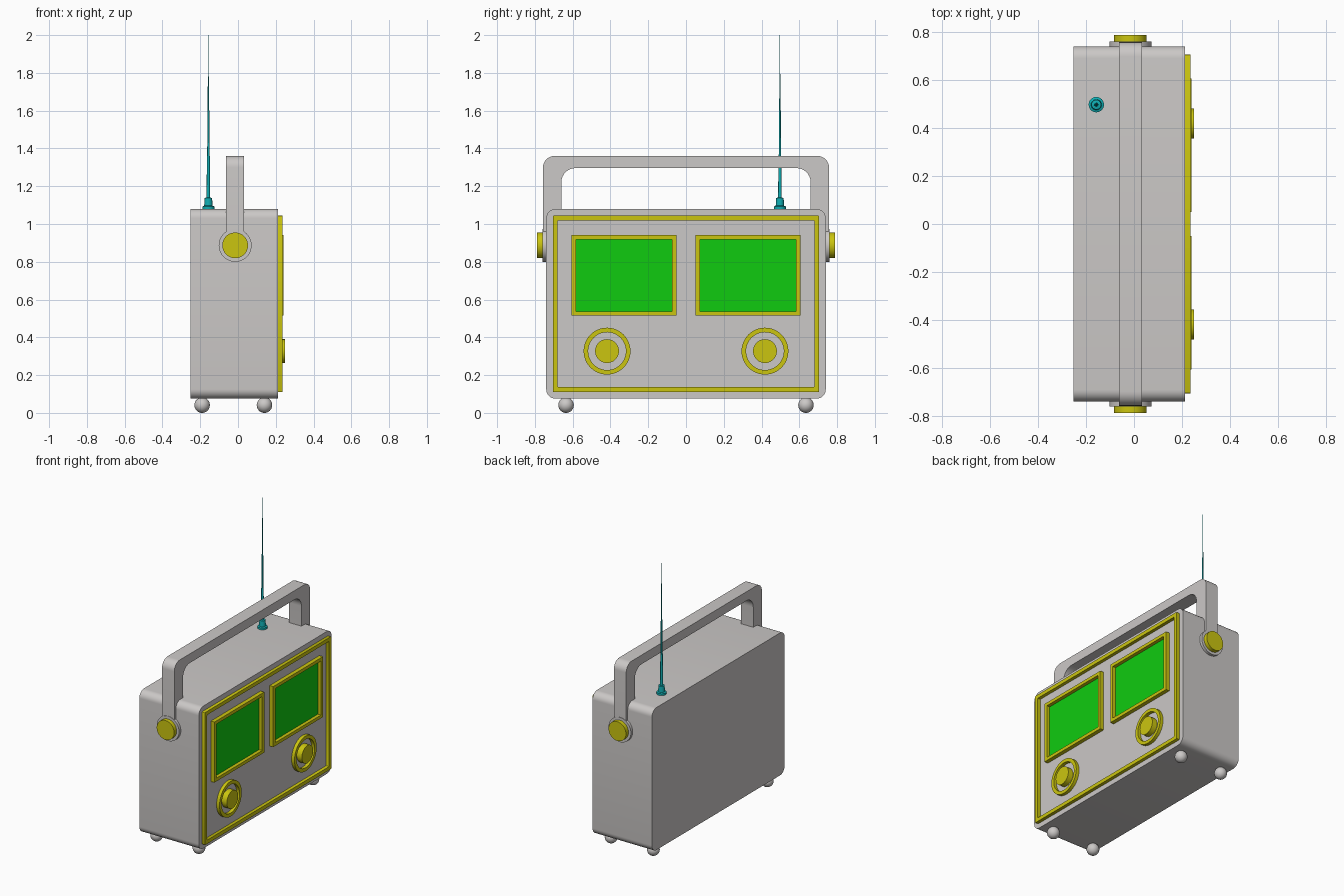
import bpy, bmesh, math
from mathutils import Matrix, Vector

cube = bpy.data.objects.get("Cube")
if cube:
    bpy.data.objects.remove(cube, do_unlink=True)


def material(name, rgb):
    m = bpy.data.materials.new(name)
    m.use_nodes = True
    m.diffuse_color = (*rgb, 1)
    m.node_tree.nodes["Principled BSDF"].inputs["Base Color"].default_value = (*rgb, 1)
    return m


GREY = material("light grey", (0.6, 0.58, 0.57))
YELLOW = material("yellow trim", (0.6, 0.56, 0.005))
GREEN = material("screen green", (0.005, 0.6, 0.005))
TEAL = material("antenna teal", (0.005, 0.42, 0.45))


def finish(name, bm, mat):
    bmesh.ops.recalc_face_normals(bm, faces=bm.faces)
    me = bpy.data.meshes.new(name)
    bm.to_mesh(me)
    bm.free()
    me.materials.append(mat)
    ob = bpy.data.objects.new(name, me)
    bpy.context.collection.objects.link(ob)
    bpy.ops.object.select_all(action='DESELECT')
    ob.select_set(True)
    bpy.context.view_layer.objects.active = ob
    bpy.ops.object.shade_smooth_by_angle(angle=math.radians(35))
    return ob


def rounded(y0, y1, z0, z1, r, seg=8):
    """Rounded rectangle outline as (y, z) points."""
    if r == 0:
        return [(y1, z1), (y0, z1), (y0, z0), (y1, z0)]
    pts = []
    corners = [(y1 - r, z1 - r), (y0 + r, z1 - r), (y0 + r, z0 + r), (y1 - r, z0 + r)]
    for q, (cy, cz) in enumerate(corners):
        for i in range(seg + 1):
            a = math.pi / 2 * (q + i / seg)
            pts.append((cy + r * math.cos(a), cz + r * math.sin(a)))
    return pts


def circle(y, z, r, n=48):
    return [(y + r * math.cos(2 * math.pi * i / n), z + r * math.sin(2 * math.pi * i / n))
            for i in range(n)]


def slab(name, outline, x0, x1, mat):
    """Extrude a (y, z) outline along x."""
    bm = bmesh.new()
    face = bm.faces.new([bm.verts.new((x0, y, z)) for y, z in outline])
    ext = bmesh.ops.extrude_face_region(bm, geom=[face])["geom"]
    moved = [v for v in ext if isinstance(v, bmesh.types.BMVert)]
    bmesh.ops.translate(bm, verts=moved, vec=(x1 - x0, 0, 0))
    return finish(name, bm, mat)


def ring(name, outer, inner, x0, x1, mat):
    """Frame between two matching (y, z) outlines."""
    bm = bmesh.new()
    loops = [[bm.verts.new((x, y, z)) for y, z in o]
             for o, x in ((outer, x0), (outer, x1), (inner, x1), (inner, x0))]
    n = len(outer)
    for k in range(4):
        a, b = loops[k], loops[(k + 1) % 4]
        for i in range(n):
            j = (i + 1) % n
            bm.faces.new((a[i], a[j], b[j], b[i]))
    return finish(name, bm, mat)


def cylinder(name, centre, r, depth, rotation, mat):
    bm = bmesh.new()
    bmesh.ops.create_cone(bm, cap_ends=True, segments=48, radius1=r, radius2=r, depth=depth,
                          matrix=Matrix.Translation(centre) @ rotation)
    return finish(name, bm, mat)


# Case
FACE = 0.212
slab("case", rounded(-0.74, 0.74, 0.075, 1.08, 0.05), -0.252, FACE, GREY)

# Trim around the face
ring("face_trim", rounded(-0.705, 0.705, 0.11, 1.045, 0.006, 2),
     rounded(-0.679, 0.679, 0.136, 1.019, 0.004, 2), FACE - 0.01, 0.235, YELLOW)

# Screens and knobs, one of each per side
along_y = Matrix.Rotation(math.pi / 2, 4, 'X')
along_x = Matrix.Rotation(math.pi / 2, 4, 'Y')
for side, s in (("left", 1), ("right", -1)):
    y0, y1 = sorted((s * 0.05, s * 0.605))
    ring(side + "_screen_frame", rounded(y0, y1, 0.515, 0.942, 0),
         rounded(y0 + 0.023, y1 - 0.023, 0.538, 0.919, 0), FACE - 0.01, 0.24, YELLOW)
    slab(side + "_screen", rounded(y0 + 0.02, y1 - 0.02, 0.535, 0.922, 0),
         FACE - 0.003, FACE + 0.004, GREEN)
    ring(side + "_knob_ring", circle(s * 0.418, 0.327, 0.124), circle(s * 0.418, 0.327, 0.1),
         FACE - 0.01, 0.235, YELLOW)
    cylinder(side + "_knob", (0.225, s * 0.418, 0.327), 0.063, 0.05, along_x, YELLOW)

    # Handle pivots
    cylinder(side + "_pivot_washer", (-0.015, s * 0.745, 0.887), 0.087, 0.03, along_y, GREY)
    cylinder(side + "_pivot_cap", (-0.015, s * 0.771, 0.887), 0.068, 0.034, along_y, YELLOW)

    # Ball feet
    for end, x in (("front", 0.14), ("back", -0.19)):
        bm = bmesh.new()
        bmesh.ops.create_uvsphere(bm, u_segments=32, v_segments=16, radius=0.041,
                                  matrix=Matrix.Translation((x, s * 0.635, 0.041)))
        finish(side + "_" + end + "_foot", bm, GREY)


# Carrying handle: an arch with rounded corners
def arch(half, top, r, bottom):
    pts = [p for p in rounded(-half, half, bottom - 1, top, r) if p[1] > bottom]
    return [(half, bottom)] + pts + [(-half, bottom)]


outer = arch(0.757, 1.36, 0.06, 0.885)
inner = arch(0.66, 1.296, 0.075, 0.885)
bm = bmesh.new()
loops = [[bm.verts.new((x, y, z)) for y, z in o]
         for o, x in ((outer, -0.063), (outer, 0.033), (inner, 0.033), (inner, -0.063))]
for k in range(4):
    a, b = loops[k], loops[(k + 1) % 4]
    for i in range(len(outer) - 1):
        bm.faces.new((a[i], a[i + 1], b[i + 1], b[i]))
for i in (0, -1):
    bm.faces.new([loop[i] for loop in loops])
finish("handle", bm, GREY)

# Telescopic antenna, turned from a stepped profile
profile = [(0, 1.075), (0.032, 1.075), (0.032, 1.093), (0.022, 1.097), (0.02, 1.138),
           (0.009, 1.14), (0.008, 1.36), (0.006, 1.361), (0.005, 1.6),
           (0.0035, 1.601), (0.003, 1.78), (0.002, 1.781), (0.0015, 2.0), (0, 2.0)]
bm = bmesh.new()
verts = [bm.verts.new((r, 0, z)) for r, z in profile]
edges = [bm.edges.new(pair) for pair in zip(verts, verts[1:])]
bmesh.ops.spin(bm, geom=verts + edges, cent=(0, 0, 0), axis=(0, 0, 1),
               angle=2 * math.pi, steps=24)
bmesh.ops.remove_doubles(bm, verts=bm.verts, dist=0.00005)
bmesh.ops.translate(bm, verts=bm.verts, vec=Vector((-0.157, 0.497, 0)))
finish("antenna", bm, TEAL)
